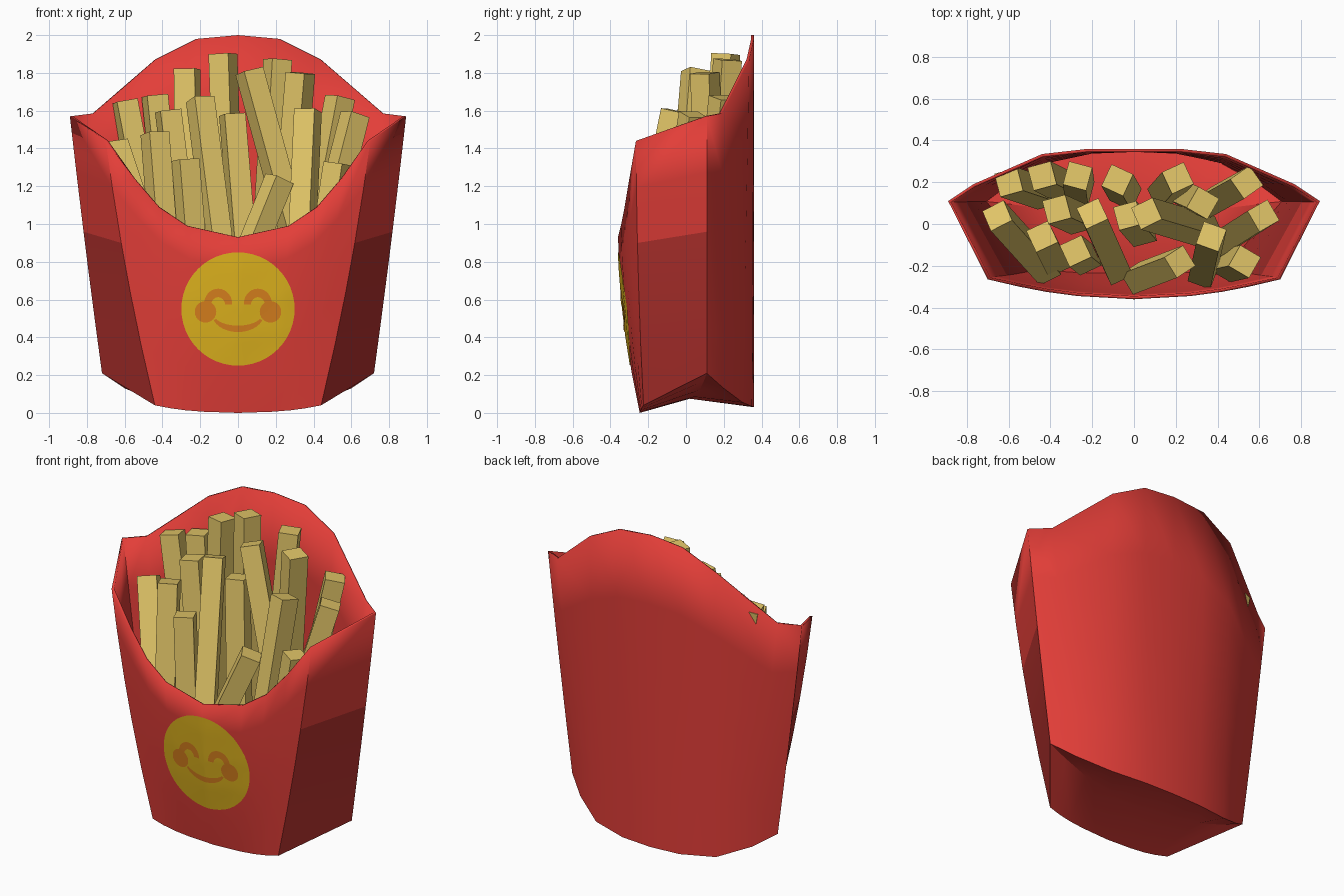
import bpy, bmesh, math
from mathutils import Vector, Matrix
from mathutils.bvhtree import BVHTree

if "Cube" in bpy.data.objects:
    bpy.data.objects.remove(bpy.data.objects["Cube"])


def material(name, rgb):
    m = bpy.data.materials.new(name)
    m.diffuse_color = (*rgb, 1)
    m.use_nodes = True
    m.node_tree.nodes["Principled BSDF"].inputs["Base Color"].default_value = m.diffuse_color
    return m


RED = material("carton red", (0.77, 0.048, 0.04))
DARK = material("carton dark red", (0.44, 0.03, 0.026))
YELLOW = material("badge yellow", (0.75, 0.46, 0.013))
ORANGE = material("face orange", (0.70, 0.22, 0.013))
FRY = material("potato yellow", (0.77, 0.57, 0.14))


def make_object(name, bm, *mats):
    me = bpy.data.meshes.new(name)
    bm.to_mesh(me)
    bm.free()
    for m in mats:
        me.materials.append(m)
    ob = bpy.data.objects.new(name, me)
    bpy.context.collection.objects.link(ob)
    return ob


def mirrored(half):
    """Half profile from centre to +x edge -> full profile from -x to +x."""
    return [Vector((-x, y, z)) for x, y, z in half[:0:-1]] + [Vector(p) for p in half]


# Carton: top and bottom outlines of the front and back panels
front_top = mirrored([(0, -.36, .93), (.27, -.345, .99), (.42, -.325, 1.09),
                      (.55, -.30, 1.24), (.70, -.265, 1.44)])
front_low = mirrored([(0, -.245, 0), (.18, -.243, .006), (.28, -.24, .014),
                      (.36, -.235, .025), (.44, -.225, .04)])
back_top = mirrored([(0, .36, 2), (.22, .36, 1.98), (.44, .335, 1.87),
                     (.77, .19, 1.585), (.89, .11, 1.57)])
back_low = mirrored([(0, .36, .03), (.20, .35, .034), (.42, .30, .055),
                     (.60, .20, .13), (.72, .11, .21)])
fold = [Vector((p.x, .02 + .09 * abs(p.x) / .72, .075 + .135 * (p.x / .72) ** 2))
        for p in back_low]
ROWS = [0, .2, .4, .58, .8, 1]


def panel_column(a, b, warp, ease_x, ease_y):
    col = []
    for v in ROWS:
        t = v + warp * v * (1 - v)
        k = t * (1 - t)
        col.append(Vector((a.x + (b.x - a.x) * (t + ease_x * k),
                           a.y + (b.y - a.y) * (t + ease_y * k),
                           a.z + (b.z - a.z) * t)))
    return col


front = [panel_column(a, b, .14, .3, .8) for a, b in zip(front_low, front_top)]
back = [panel_column(a, b, -.12, .1, 0) for a, b in zip(back_low, back_top)]

bm = bmesh.new()


def loft(columns, side=False):
    vs = [[bm.verts.new(p) for p in c] for c in columns]
    for c0, c1 in zip(vs, vs[1:]):
        for i in range(len(c0) - 1):
            f = bm.faces.new((c0[i], c1[i], c1[i + 1], c0[i + 1]))
            f.material_index = 1 if side and i < 3 else 0


loft(front)
loft(back)
loft([front[0], back[0]], True)
loft([front[-1], back[-1]], True)
loft([front_low, fold, back_low])
bmesh.ops.remove_doubles(bm, verts=bm.verts, dist=1e-4)
bmesh.ops.recalc_face_normals(bm, faces=bm.faces)
if max(bm.faces, key=lambda f: f.calc_center_median().y).normal.y < 0:
    bmesh.ops.reverse_faces(bm, faces=bm.faces)
surface = BVHTree.FromBMesh(bm)
carton = make_object("carton", bm, RED, DARK)
for p in carton.data.polygons:
    p.use_smooth = True
bpy.context.view_layer.objects.active = carton
carton.select_set(True)
bpy.ops.object.shade_smooth_by_angle(angle=math.radians(30))
sol = carton.modifiers.new("card thickness", 'SOLIDIFY')
sol.thickness = .015
sol.offset = -1


# Painted face: thin patches draped over the front panel
def drape(name, rings, gap, mat):
    b = bmesh.new()
    vs = []
    for ring in rings:
        row = []
        for x, z in ring:
            y = surface.ray_cast(Vector((x, -2, z)), Vector((0, 1, 0)))[0].y
            row.append(b.verts.new((x, y - gap, z)))
        vs.append(row)
    for r0, r1 in zip(vs, vs[1:]):
        for i in range(len(r0) - 1):
            b.faces.new((r0[i], r1[i], r1[i + 1], r0[i + 1]))
    bmesh.ops.remove_doubles(b, verts=b.verts, dist=1e-5)
    for f in b.faces:
        f.normal_update()
        if f.normal.y > 0:
            f.normal_flip()
        f.smooth = True
    return make_object(name, b, mat)


def disc(cx, cz, r, rings, n=48):
    return [[(cx + r * k / rings * math.cos(2 * math.pi * i / n),
              cz + r * k / rings * math.sin(2 * math.pi * i / n))
             for i in range(n + 1)] for k in range(rings + 1)]


def arc(cx, cz, rx, rz, a0, a1, thick, taper, n=20):
    out = [[], [], []]
    for i in range(n + 1):
        a = math.radians(a0 + (a1 - a0) * i / n)
        w = thick * (1 - taper * abs(2 * i / n - 1) ** 2) / 2
        for row, s in zip(out, (-1, 0, 1)):
            row.append((cx + (rx + s * w) * math.cos(a), cz + (rz + s * w) * math.sin(a)))
    return out


drape("badge_disc", disc(0, .55, .30, 8), .004, YELLOW)
for s, side in ((-1, "left"), (1, "right")):
    drape(side + "_cheek", disc(s * .172, .535, .057, 3, 24), .008, ORANGE)
    drape(side + "_eye", arc(s * .105, .575, .055, .06, 0, 180, .045, .2), .0085, ORANGE)
drape("smile", arc(0, .53, .135, .085, 205, 335, .034, .6), .008, ORANGE)

# Fries: top centre x, y, z, then base x, y (at z = 0.72) and twist in degrees
FRIES = [
    (-.60, .20, 1.65, -.42, .14, 15), (-.44, .23, 1.68, -.34, .18, 15),
    (-.27, .23, 1.82, -.26, .16, -15), (-.08, .21, 1.90, -.04, .14, -25),
    (.21, .22, 1.87, .14, .14, 25), (.54, .20, 1.67, .36, .10, 35),
    (.33, .10, 1.80, .24, .14, -30), (-.655, .04, 1.42, -.42, -.22, 25),
    (-.37, .07, 1.60, -.26, .02, 15), (-.20, .05, 1.66, -.08, -.22, 25),
    (-.03, .04, 1.58, .04, -.04, 15), (.06, .05, 1.81, .36, -.04, 25),
    (.62, .04, 1.58, .40, -.10, 30), (.37, -.06, 1.60, .33, -.24, -20),
    (-.44, -.06, 1.48, -.38, -.18, 25), (-.28, -.13, 1.34, -.23, -.17, 25),
    (.22, -.18, 1.24, .01, -.26, 32), (.53, -.18, 1.32, .44, -.20, -30)]
for i, (x, y, z, bx, by, twist) in enumerate(FRIES):
    top, base = Vector((x, y, z)), Vector((bx, by, .72))
    axis = top - base
    lean = Vector((0, 0, 1)).rotation_difference(axis).to_matrix().to_4x4()
    b = bmesh.new()
    bmesh.ops.create_cube(b, size=1, matrix=Matrix.Translation((top + base) / 2) @ lean
                          @ Matrix.Rotation(math.radians(twist), 4, 'Z')
                          @ Matrix.Diagonal((.115, .115, axis.length, 1)))
    make_object(f"fry_{i + 1:02d}", b, FRY)
